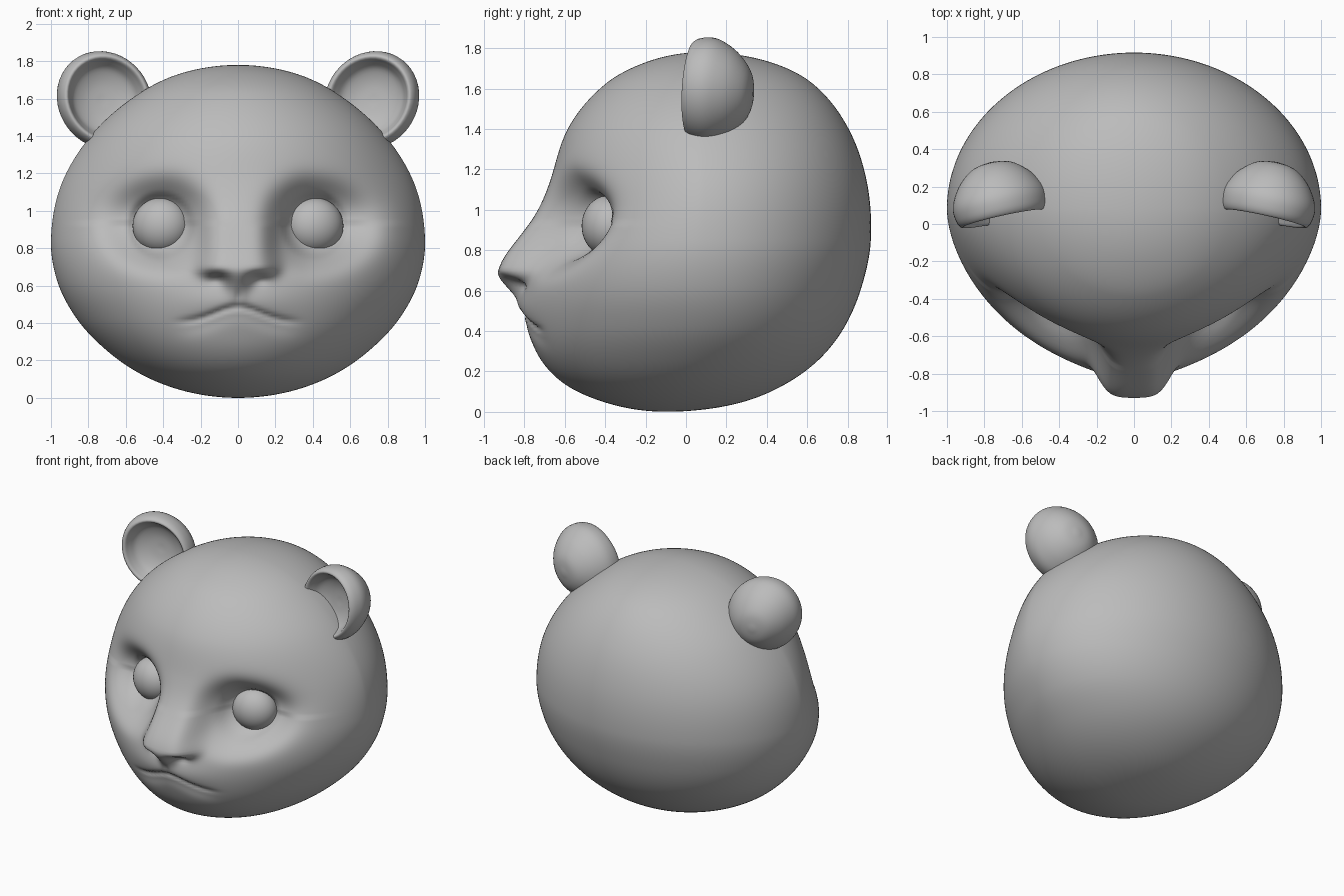
import bpy, bmesh, math
from math import sin, cos, pi, exp
from mathutils import Matrix

if "Cube" in bpy.data.objects:
    bpy.data.objects.remove(bpy.data.objects["Cube"])

grey = bpy.data.materials.new("clay grey")
grey.use_nodes = True
grey.diffuse_color = (0.5, 0.5, 0.5, 1)
grey.node_tree.nodes["Principled BSDF"].inputs["Base Color"].default_value = (0.5, 0.5, 0.5, 1)

HEIGHT = 1.78


def finish(bm, name):
    bmesh.ops.recalc_face_normals(bm, faces=bm.faces)
    mesh = bpy.data.meshes.new(name)
    bm.to_mesh(mesh)
    bm.free()
    mesh.materials.append(grey)
    for p in mesh.polygons:
        p.use_smooth = True
    ob = bpy.data.objects.new(name, mesh)
    bpy.context.collection.objects.link(ob)


def loft(rings):
    """Skin a list of closed rings of points; the end rings are single poles."""
    bm = bmesh.new()
    loops = [[bm.verts.new(p) for p in ring] for ring in rings]
    n = len(loops[0])
    for a, b in zip(loops, loops[1:]):
        for i in range(n):
            bm.faces.new((a[i], a[(i + 1) % n], b[(i + 1) % n], b[i]))
    bmesh.ops.remove_doubles(bm, verts=loops[0] + loops[-1], dist=1e-5)
    return bm


def catmull(keys, t):
    """Smooth interpolation through rows that start with their parameter."""
    i = max(k for k in range(len(keys) - 1) if keys[k][0] <= t or k == 0)
    k1, k2 = keys[i], keys[i + 1]
    k0, k3 = keys[max(i - 1, 0)], keys[min(i + 2, len(keys) - 1)]
    h = k2[0] - k1[0]
    u = (t - k1[0]) / h
    out = []
    for c in range(1, len(k1)):
        m1 = (k2[c] - k0[c]) / (k2[0] - k0[0]) * h
        m2 = (k3[c] - k1[c]) / (k3[0] - k1[0]) * h
        out.append((2*u**3 - 3*u*u + 1) * k1[c] + (u**3 - 2*u*u + u) * m1
                   + (3*u*u - 2*u**3) * k2[c] + (u**3 - u*u) * m2)
    return out


def bump(dx, dz, sx, sz, power=1):
    return exp(-((dx / sx) ** 2 + (dz / sz) ** 2) ** power)


# Head sections: height, half width, front, back
SECTIONS = [
    (0, 0, -0.1, -0.1), (0.04, 0.3, -0.38, 0.25), (0.13, 0.525, -0.59, 0.48),
    (0.26, 0.71, -0.72, 0.66), (0.42, 0.86, -0.78, 0.785), (0.62, 0.965, -0.79, 0.87),
    (0.85, 1.0, -0.74, 0.915), (1.14, 0.945, -0.67, 0.895), (1.41, 0.78, -0.58, 0.8),
    (1.63, 0.525, -0.39, 0.62), (1.73, 0.32, -0.2, 0.42), (HEIGHT, 0, 0.08, 0.08)]
KEYS = [(math.acos(1 - 2 * z / HEIGHT), w, f, b) for z, w, f, b in SECTIONS]


def face_relief(x, z):
    """Forward push of the face surface; x is mirrored."""
    x = abs(x)
    # nose bridge and tip, with a pointed underside
    d = z - 0.7
    fall = 0.23 if d > 0 else 0.055 + 0.05 * exp(-(x / 0.07) ** 2)
    width = 0.18 + 0.02 * exp(-(d / 0.07) ** 2)
    push = 0.15 * bump(x, 0, width, 1, 2.5) * exp(-(d / fall) ** 2)
    # nostril hollows
    push -= 0.03 * bump(x - 0.11, z - 0.635, 0.05, 0.03)
    # eye socket with a deeper lid ring
    dx, dz = x - 0.4, z - 0.94
    out, up = (0.31 if dx > 0 else 0.21), (0.2 if dz > 0 else 0.22)
    push -= 0.205 * bump(dx, dz, out, up, 1.5 if dz > 0 else 1.8)
    push -= 0.035 * bump(x - 0.41, z - 0.92, 0.165, 0.165, 6)
    # muzzle, lips and groove below the nose
    push += 0.035 * bump(x, z - 0.52, 0.28, 0.11)
    lip = z - (0.405 + 0.08 * exp(-(x / 0.17) ** 2))
    fade = exp(-(x / 0.3) ** 6)
    push -= 0.02 * fade * exp(-(lip / 0.016) ** 2)
    push -= 0.014 * fade * exp(-((lip + 0.03) / 0.05) ** 2)
    push -= 0.015 * bump(x, z - 0.54, 0.018, 0.04)
    return push


RINGS, COLS = 160, 220
rings = []
for j in range(RINGS + 1):
    t = pi * j / RINGS
    z = HEIGHT * (1 - cos(t)) / 2
    w, front, back = catmull(KEYS, t)
    seam = 0.08 - 0.18 * max(0, 1 - z / 0.5) ** 2
    # temples slope back more than the cheeks
    slope = 1.08 + 0.2 * exp(-((z - 1.15) / 0.3) ** 2)
    ring = []
    for i in range(COLS):
        s = 2 * pi * i / COLS
        a = s - 0.45 * sin(s)
        x, c = w * sin(a), cos(a)
        if c > 0:
            y = seam + (front - seam) * c ** slope - face_relief(x, z) * min(1, c * 1.7)
        else:
            y = seam + (back - seam) * -c
        ring.append((x, y, z))
    rings.append(ring)
finish(loft(rings), "head")

# Ear cup: back dome, rolled rim and hollow front as (radius, depth)
EAR = [(0, 0.3), (0.1, 0.28), (0.18, 0.22), (0.232, 0.145), (0.252, 0.085), (0.247, 0.025),
       (0.23, -0.008), (0.212, -0.008), (0.193, 0.025), (0.16, 0.07), (0.09, 0.1), (0, 0.11)]
EAR_KEYS = [(k, r, d) for k, (r, d) in enumerate(EAR)]

for side, name in ((1, "left"), (-1, "right")):
    # Ears
    rings = []
    for j in range(45):
        r, d = catmull(EAR_KEYS, j / 4)
        rings.append([(0.98 * r * cos(2*pi*i/48), d, 1.07 * r * sin(2*pi*i/48)) for i in range(48)])
    bm = loft(rings)
    place = (Matrix.Translation((side * 0.7, 0.04, 1.597)) @ Matrix.Rotation(-0.08, 4, 'X')
             @ Matrix.Rotation(side * -0.22, 4, 'Z') @ Matrix.Rotation(side * 0.66, 4, 'Y'))
    bmesh.ops.transform(bm, matrix=place, verts=bm.verts)
    finish(bm, name + "_ear")

    # Eyes
    bm = bmesh.new()
    bmesh.ops.create_uvsphere(bm, u_segments=40, v_segments=24, radius=1)
    place = (Matrix.Translation((side * 0.41, -0.385, 0.92))
             @ Matrix.Rotation(side * 0.25, 4, 'Z') @ Matrix.Diagonal((0.155, 0.13, 0.15, 1)))
    bmesh.ops.transform(bm, matrix=place, verts=bm.verts)
    finish(bm, name + "_eye")
